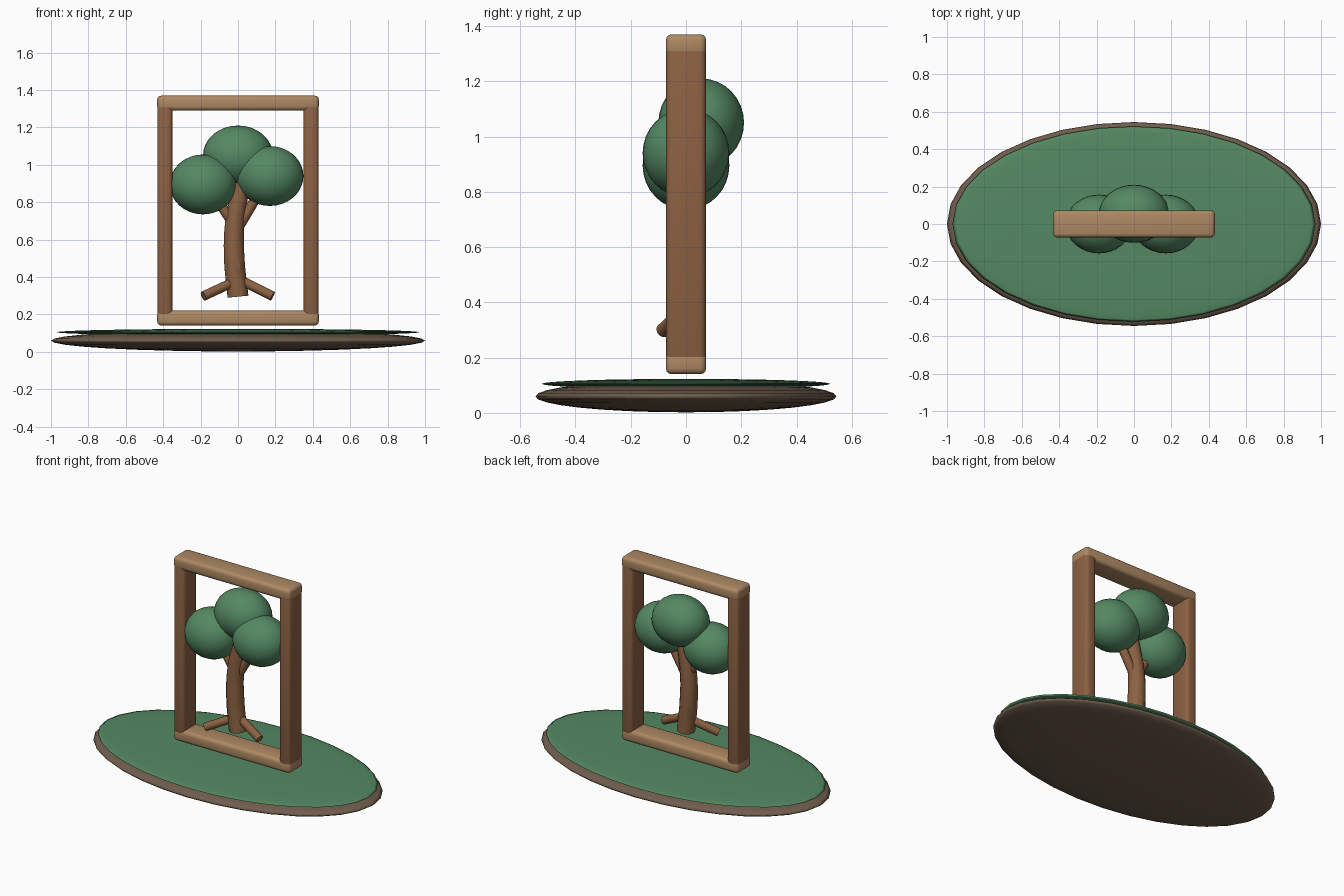
import bpy
from mathutils import Vector

if "Cube" in bpy.data.objects:
    bpy.data.objects.remove(bpy.data.objects["Cube"])


def material(name, rgb):
    m = bpy.data.materials.new(name)
    m.diffuse_color = (*rgb, 1)
    m.use_nodes = True
    m.node_tree.nodes["Principled BSDF"].inputs["Base Color"].default_value = m.diffuse_color
    return m


SOIL = material("soil", (0.16, 0.11, 0.075))
GREEN = material("green", (0.09, 0.25, 0.125))
BARK = material("bark", (0.26, 0.12, 0.055))
TAN = material("tan", (0.42, 0.25, 0.125))


def finish(name, mat):
    ob = bpy.context.object
    ob.name = name
    ob.data.materials.append(mat)
    return ob


def ellipsoid(name, loc, radii, mat):
    bpy.ops.mesh.primitive_uv_sphere_add(segments=32, ring_count=16, radius=1, location=loc)
    ob = finish(name, mat)
    ob.scale = radii
    bpy.ops.object.transform_apply(location=False, rotation=False, scale=True)
    bpy.ops.object.shade_smooth()


def rounded_box(name, loc, size, mat):
    bpy.ops.mesh.primitive_cube_add(size=1, location=loc)
    ob = finish(name, mat)
    ob.scale = size
    bpy.ops.object.transform_apply(location=False, rotation=False, scale=True)
    bev = ob.modifiers.new("rounding", "BEVEL")
    bev.width, bev.segments = 0.022, 3
    bpy.ops.object.modifier_apply(modifier=bev.name)
    bpy.ops.object.shade_smooth_by_angle()


def rod(name, a, b, radius, mat):
    a, b = Vector(a), Vector(b)
    bpy.ops.mesh.primitive_cylinder_add(vertices=16, radius=radius, depth=(b - a).length,
                                        location=(a + b) / 2,
                                        rotation=(b - a).to_track_quat("Z", "Y").to_euler())
    finish(name, mat)
    bpy.ops.object.shade_smooth_by_angle()


def tube(name, points, mat):
    # points are (x, y, z, radius) along a smooth path
    cu = bpy.data.curves.new(name, "CURVE")
    cu.dimensions = "3D"
    cu.bevel_depth, cu.bevel_resolution = 1, 4
    cu.use_fill_caps = True
    cu.resolution_u = 8
    sp = cu.splines.new("BEZIER")
    sp.bezier_points.add(len(points) - 1)
    for p, (x, y, z, r) in zip(sp.bezier_points, points):
        p.co, p.radius = (x, y, z), r
        p.handle_left_type = p.handle_right_type = "AUTO"
    ob = bpy.data.objects.new(name, cu)
    bpy.context.collection.objects.link(ob)
    bpy.ops.object.select_all(action="DESELECT")
    bpy.context.view_layer.objects.active = ob
    ob.select_set(True)
    bpy.ops.object.convert(target="MESH")
    finish(name, mat)
    bpy.ops.object.shade_smooth_by_angle()


# Oval ground: soil lens with a thin grass lens on top
ellipsoid("soil_base", (0, 0, 0.06), (1, 0.545, 0.058), SOIL)
ellipsoid("grass_top", (0, 0, 0.105), (0.97, 0.522, 0.018), GREEN)

# Rectangular frame
for name, z in (("frame_bottom", 0.18), ("frame_top", 1.33)):
    rounded_box(name, (0, 0, z), (0.864, 0.146, 0.08), TAN)
for name, x in (("frame_left_post", -0.391), ("frame_right_post", 0.391)):
    rounded_box(name, (x, 0, 0.755), (0.08, 0.144, 1.15), BARK)

# Curved trunk
tube("trunk", [(0, 0, 0.295, 0.056), (-0.02, 0, 0.50, 0.055),
               (-0.018, 0, 0.68, 0.052), (0.02, 0, 0.90, 0.045)], BARK)

# Roots and branches
rod("left_root", (-0.01, 0, 0.38), (-0.185, -0.083, 0.298), 0.026, BARK)
rod("right_root", (0.01, 0, 0.385), (0.185, -0.035, 0.298), 0.026, BARK)
rod("left_branch", (-0.01, 0, 0.66), (-0.14, 0, 0.86), 0.027, BARK)
rod("right_branch", (0.0, 0, 0.66), (0.13, 0, 0.88), 0.027, BARK)

# Leaf crowns
ellipsoid("left_leaves", (-0.187, 0, 0.895), (0.178, 0.157, 0.16), GREEN)
ellipsoid("right_leaves", (0.17, 0, 0.94), (0.18, 0.157, 0.16), GREEN)
ellipsoid("top_leaves", (0, 0.055, 1.05), (0.187, 0.155, 0.16), GREEN)
